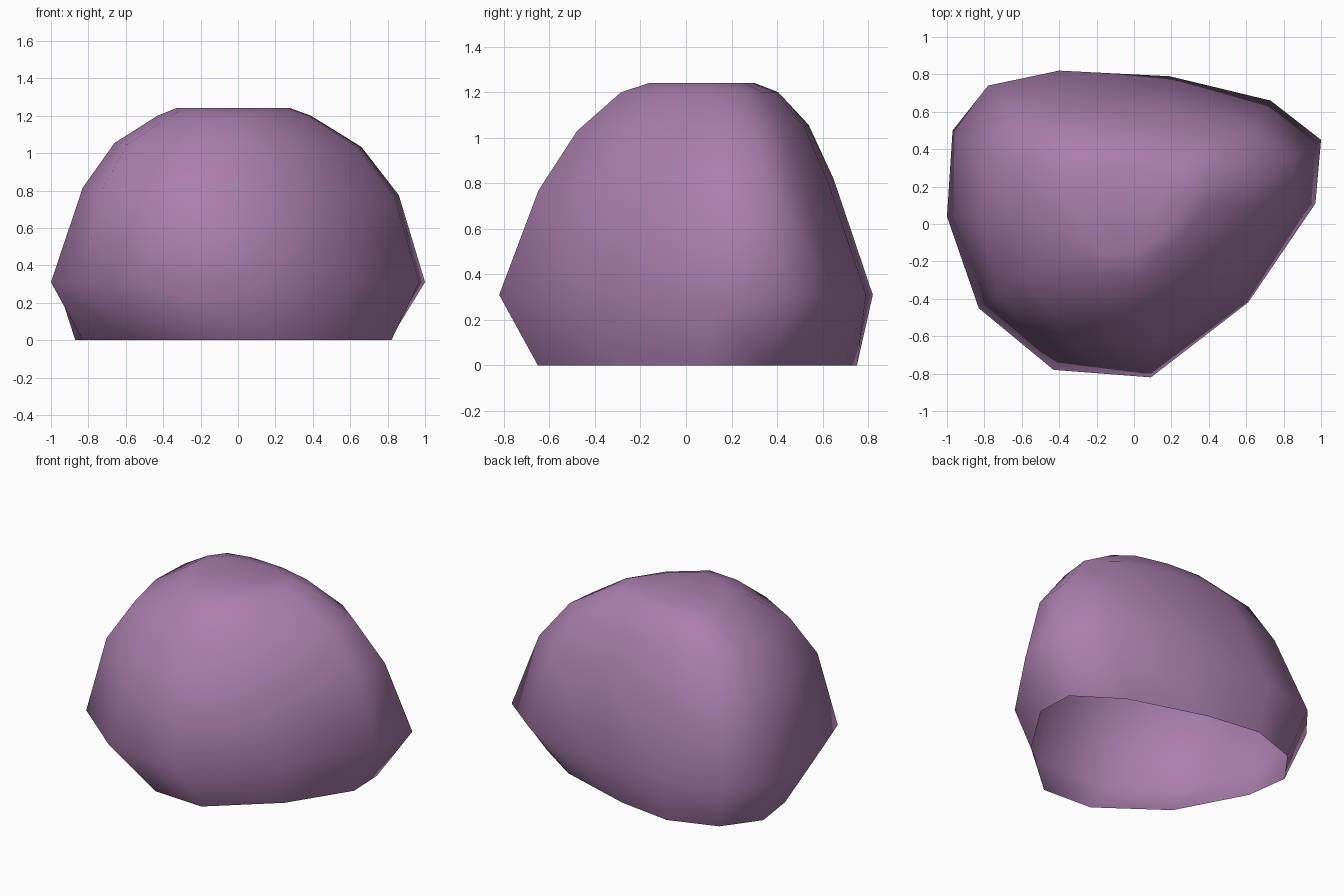
import bpy, bmesh

if "Cube" in bpy.data.objects:
    bpy.data.objects.remove(bpy.data.objects["Cube"])

# Widest outline of the rock (z = 0.31) and the open outline on the ground
GIRTH = [(-1, .04), (-.97, .5), (-.78, .74), (-.4, .82), (.19, .79), (.73, .66),
         (1, .45), (.97, .11), (.61, -.42), (.09, -.82), (-.43, -.78), (-.83, -.45)]
BASE = [(-.83, .12), (-.87, .41), (-.7, .64), (-.38, .75), (-.01, .7), (.51, .54),
        (.81, .34), (.82, .08), (.57, -.31), (.18, -.65), (-.18, -.63), (-.59, -.33)]


def ring(z, sx, sy, ox, oy, tilt_x=0, tilt_y=0, corner=1.0):
    """Girth outline shrunk, shifted and tilted; corner pushes out the front-left point."""
    pts = []
    for i, (x, y) in enumerate(GIRTH):
        k = corner if i == 11 else 1.0
        px, py = x * sx * k + ox, y * sy * k + oy
        pts.append((px, py, z + tilt_x * px + tilt_y * py))
    return pts


rings = [
    [(x, y, 0) for x, y in BASE],
    [(x, y, .31) for x, y in GIRTH],
    ring(.79, .845, .79, .015, 0, -.03, .03, 1.06),
    ring(1.04, .66, .62, 0, .03, -.02, .02, 1.08),
    ring(1.2, .41, .42, -.02, .06),
    ring(1.24, .305, .28, -.025, .07),
]

# Rock shell, open underneath
bm = bmesh.new()
loops = [[bm.verts.new(p) for p in r] for r in rings]
n = len(GIRTH)
for low, high in zip(loops, loops[1:]):
    for i in range(n):
        j = (i + 1) % n
        bm.faces.new((low[i], low[j], high[j], high[i]))
bm.faces.new(loops[-1])
bmesh.ops.recalc_face_normals(bm, faces=bm.faces)
top = max(bm.faces, key=lambda f: f.calc_center_median().z)
if top.normal.z < 0:
    bmesh.ops.reverse_faces(bm, faces=bm.faces)
for f in bm.faces:
    f.smooth = True

mesh = bpy.data.meshes.new("rock")
bm.to_mesh(mesh)
bm.free()
rock = bpy.data.objects.new("rock", mesh)
bpy.context.collection.objects.link(rock)

# Purple stone
mat = bpy.data.materials.new("purple_stone")
mat.diffuse_color = (.40, .21, .42, 1)
mat.use_nodes = True
mat.node_tree.nodes["Principled BSDF"].inputs["Base Color"].default_value = mat.diffuse_color
mesh.materials.append(mat)
